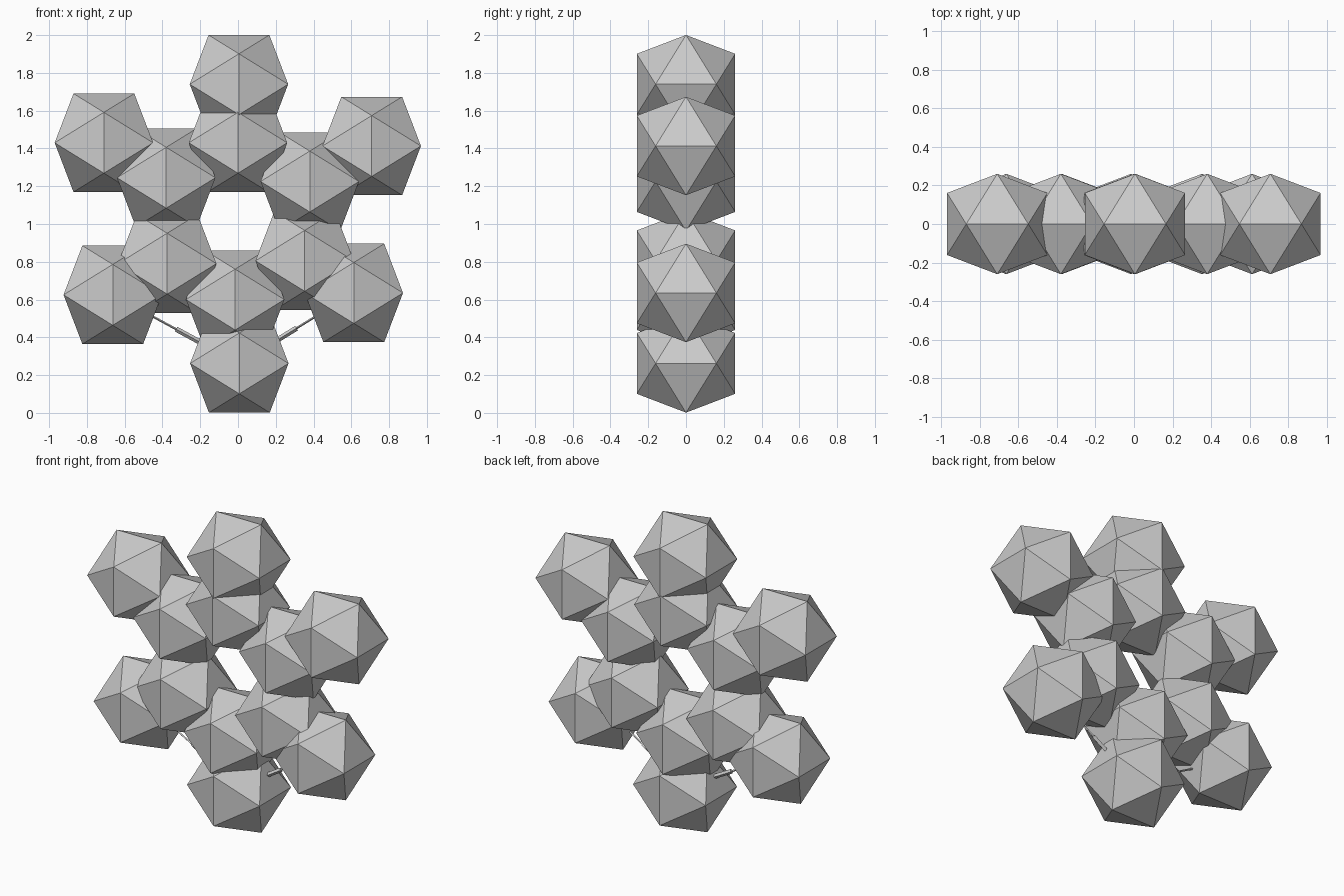
import bpy, bmesh
from mathutils import Vector

if "Cube" in bpy.data.objects:
    bpy.data.objects.remove(bpy.data.objects["Cube"])

PHI = (1 + 5 ** 0.5) / 2
A = 0.161          # half edge of each icosahedral atom
B = A * PHI        # half width of each atom


def atom(name, x, z):
    """Flat-faced icosahedron with its edges aligned to the axes."""
    bm = bmesh.new()
    for s in (-1, 1):
        for t in (-1, 1):
            bm.verts.new((s * A, 0, t * B))
            bm.verts.new((s * B, t * A, 0))
            bm.verts.new((0, s * B, t * A))
    bmesh.ops.convex_hull(bm, input=bm.verts[:])
    bmesh.ops.recalc_face_normals(bm, faces=bm.faces[:])
    me = bpy.data.meshes.new(name)
    bm.to_mesh(me)
    bm.free()
    ob = bpy.data.objects.new(name, me)
    ob.location = (x, 0, z)
    bpy.context.collection.objects.link(ob)


def rod(name, p, q, radius):
    """Thin low-sided rod between two points of the y = 0 plane."""
    a, b = Vector((p[0], 0, p[1])), Vector((q[0], 0, q[1]))
    bpy.ops.mesh.primitive_cylinder_add(vertices=4, radius=radius,
                                        depth=(b - a).length, location=(a + b) / 2)
    ob = bpy.context.object
    ob.name = name
    ob.rotation_euler = (b - a).to_track_quat('Z', 'Y').to_euler()


# Ring atoms and outer atoms, clockwise from the top
inner = [(0, 1.43), (0.38, 1.225), (0.353, 0.805),
         (-0.015, 0.60), (-0.375, 0.79), (-0.38, 1.245)]
outer = [(0.005, 1.74), (0.708, 1.413), (0.613, 0.635),
         (0.007, 0.262), (-0.663, 0.625), (-0.71, 1.43)]

for i in range(6):
    atom(f"ring_atom_{i + 1}", *inner[i])
    atom(f"outer_atom_{i + 1}", *outer[i])
    # Bonds around the ring and out to each outer atom
    rod(f"ring_bond_{i + 1}", inner[i], inner[(i + 1) % 6], 0.012)
    rod(f"outer_bond_{i + 1}", inner[i], outer[i], 0.012)

# Visible lower links: a thick half from the bottom atom, then a thin half
base = outer[3]
for side, end in (("right", outer[2]), ("left", outer[4])):
    mid = ((base[0] + end[0]) / 2, (base[1] + end[1]) / 2)
    rod(f"lower_link_thick_{side}", base, mid, 0.014)
    rod(f"lower_link_thin_{side}", mid, end, 0.006)
